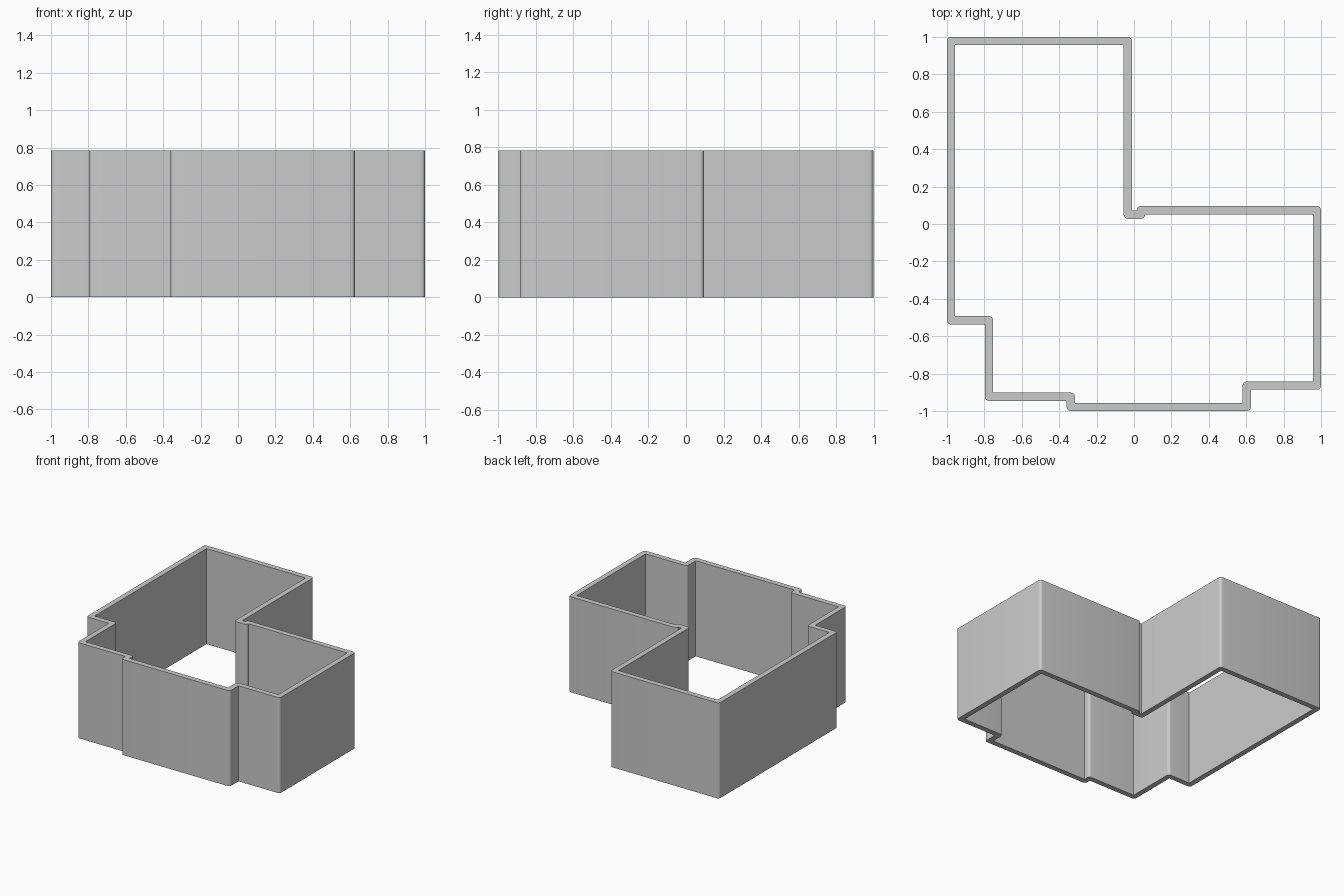
import bpy
import bmesh
from math import pi, radians
from mathutils import Vector, Matrix

HEIGHT = 0.784
HALF = 0.022      # half the wall thickness
STEPS = 6         # segments in each rounded corner

if "Cube" in bpy.data.objects:
    bpy.data.objects.remove(bpy.data.objects["Cube"], do_unlink=True)

# wall centreline, counter-clockwise
path = [Vector(p) for p in (
    (-0.978, 0.978), (-0.978, -0.515), (-0.775, -0.515), (-0.775, -0.924),
    (-0.338, -0.924), (-0.338, -0.978), (0.603, -0.978), (0.603, -0.864),
    (0.978, -0.864), (0.978, 0.074), (0.037, 0.074), (0.037, 0.05),
    (-0.033, 0.05), (-0.033, 0.978))]


def corner_pairs(before, here, after):
    """Inner and outer wall points: sharp inside the bend, round outside it."""
    a, b = (here - before).normalized(), (after - here).normalized()
    turn = 1 if a.cross(b) > 0 else -1
    away = Vector((a.y, -a.x)) * turn * HALF
    sharp = here + (b - a) * HALF
    pairs = []
    for i in range(STEPS + 1):
        arc = here + Matrix.Rotation(turn * pi / 2 * i / STEPS, 2) @ away
        pairs.append((sharp, arc) if turn > 0 else (arc, sharp))
    return pairs


# cross-section columns all the way round the plan
columns = []
for i, here in enumerate(path):
    columns += corner_pairs(path[i - 1], here, path[(i + 1) % len(path)])

bm = bmesh.new()
rings = []
for inner, outer in columns:
    rings.append([bm.verts.new((p.x, p.y, z)) for p, z in (
        (inner, 0), (outer, 0), (outer, HEIGHT), (inner, HEIGHT))])
for i, ring in enumerate(rings):
    last = rings[i - 1]
    for k in range(4):
        n = (k + 1) % 4
        bm.faces.new((last[k], ring[k], ring[n], last[n]))
bmesh.ops.remove_doubles(bm, verts=bm.verts, dist=0.0001)
bmesh.ops.recalc_face_normals(bm, faces=bm.faces)

mesh = bpy.data.meshes.new("perimeter_wall")
bm.to_mesh(mesh)
bm.free()
wall = bpy.data.objects.new("perimeter_wall", mesh)
bpy.context.collection.objects.link(wall)

# plain grey finish
grey = bpy.data.materials.new("light grey")
grey.use_nodes = True
colour = (0.6, 0.6, 0.6, 1)
grey.diffuse_color = colour
grey.node_tree.nodes["Principled BSDF"].inputs["Base Color"].default_value = colour
mesh.materials.append(grey)

# smooth rounded corners, crisp edges
bpy.ops.object.select_all(action="DESELECT")
wall.select_set(True)
bpy.context.view_layer.objects.active = wall
bpy.ops.object.shade_smooth_by_angle(angle=radians(30))
